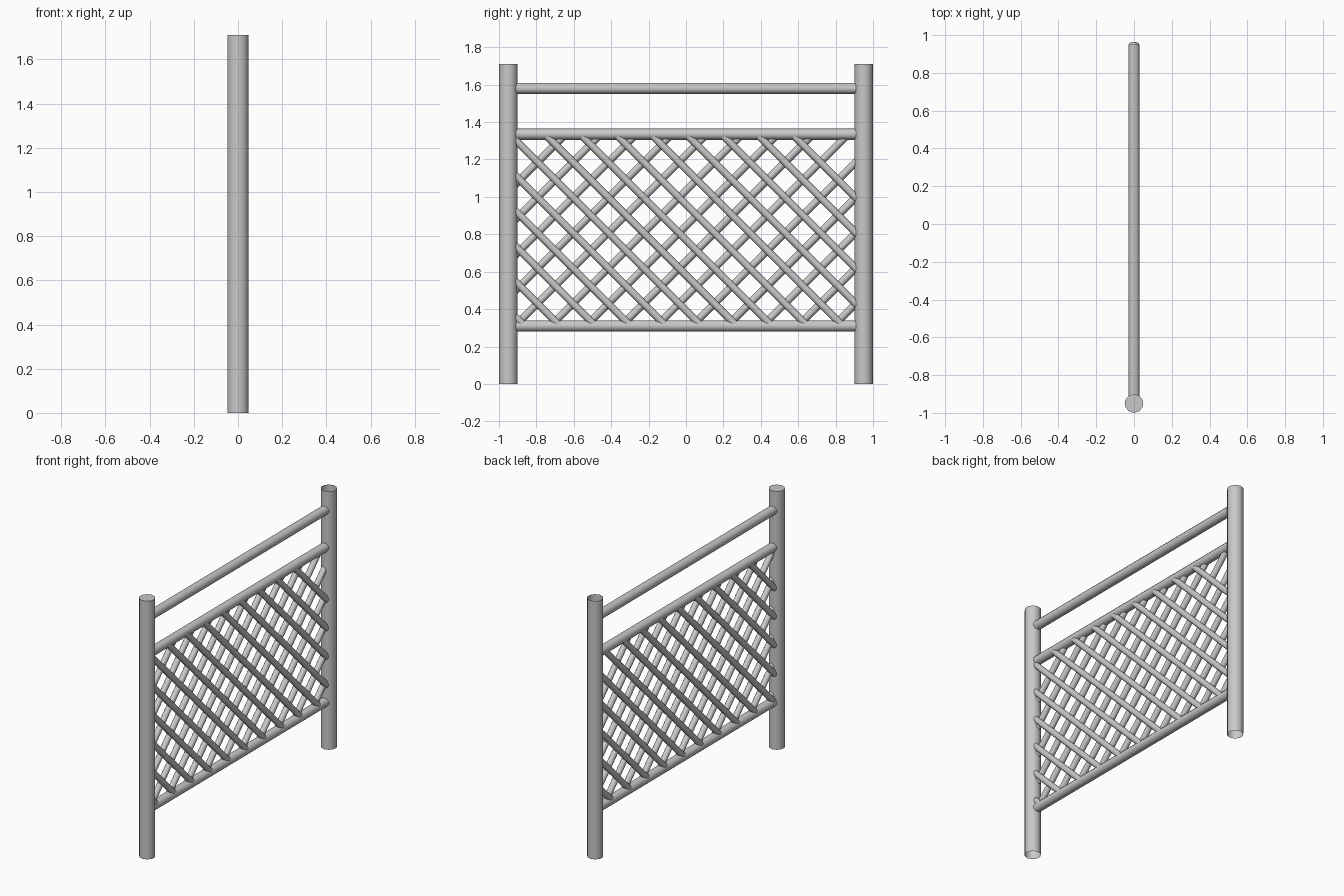
import bpy
import bmesh
import math
from mathutils import Vector

if "Cube" in bpy.data.objects:
    bpy.data.objects.remove(bpy.data.objects["Cube"], do_unlink=True)

SIDES = 10
HALF = 0.95             # post centre distance
LOW, HIGH = 0.31, 1.335  # heights of the rails framing the lattice

steel = bpy.data.materials.new("light_grey_metal")
steel.use_nodes = True
grey = (0.58, 0.58, 0.58, 1)
steel.diffuse_color = grey
steel.node_tree.nodes["Principled BSDF"].inputs["Base Color"].default_value = grey


def tube(name, start, end, radius, caps=(True, True)):
    """Ten-sided tube between two points in the fence plane."""
    start, end = Vector(start), Vector(end)
    axis = (end - start).normalized()
    u = Vector((1, 0, 0))
    v = axis.cross(u)
    bm = bmesh.new()
    rings = []
    for centre in (start, end):
        ring = []
        for i in range(SIDES):
            a = math.tau * i / SIDES
            ring.append(bm.verts.new(centre + radius * (v * math.cos(a) + u * math.sin(a))))
        rings.append(ring)
    for i in range(SIDES):
        j = (i + 1) % SIDES
        bm.faces.new((rings[0][i], rings[1][i], rings[1][j], rings[0][j]))
    if caps[0]:
        bm.faces.new(rings[0])
    if caps[1]:
        bm.faces.new(rings[1][::-1])
    # Point the walls outward
    bm.normal_update()
    wall = bm.faces[:][0]
    mid = (start + end) / 2
    if wall.normal.dot(wall.calc_center_median() - mid) < 0:
        bmesh.ops.reverse_faces(bm, faces=bm.faces[:])
    mesh = bpy.data.meshes.new(name)
    bm.to_mesh(mesh)
    bm.free()
    mesh.materials.append(steel)
    obj = bpy.data.objects.new(name, mesh)
    bpy.context.collection.objects.link(obj)
    bpy.ops.object.select_all(action='DESELECT')
    obj.select_set(True)
    bpy.context.view_layer.objects.active = obj
    bpy.ops.object.shade_smooth_by_angle(angle=math.radians(40))
    return obj


# Posts: the front one is closed on top, the back one is an open pipe
tube("front_post", (0, -HALF, 0), (0, -HALF, 1.71), 0.05, (False, True))
tube("back_post", (0, HALF, 0), (0, HALF, 1.71), 0.05, (False, False))

# Horizontal rails
for name, z in (("bottom_rail", LOW), ("middle_rail", HIGH), ("top_rail", 1.58)):
    tube(name, (0, -HALF, z), (0, HALF, z), 0.03)

# Diagonal lattice bars, clipped to the frame
PITCH, FOOT_Y, FOOT_Z = 0.189, 0.057, 0.335


def lattice(name, slope, indices, x):
    for i in indices:
        foot = FOOT_Y + PITCH * i
        ends = sorted(foot + slope * (z - FOOT_Z) for z in (LOW, HIGH))
        y0, y1 = max(ends[0], -HALF), min(ends[1], HALF)
        p, q = ((x, y, FOOT_Z + slope * (y - foot)) for y in (y0, y1))
        tube(name, p, q, 0.02)


lattice("rising_bar", 1, range(-9, 5), -0.007)
lattice("falling_bar", -1, range(-5, 9), 0.007)
